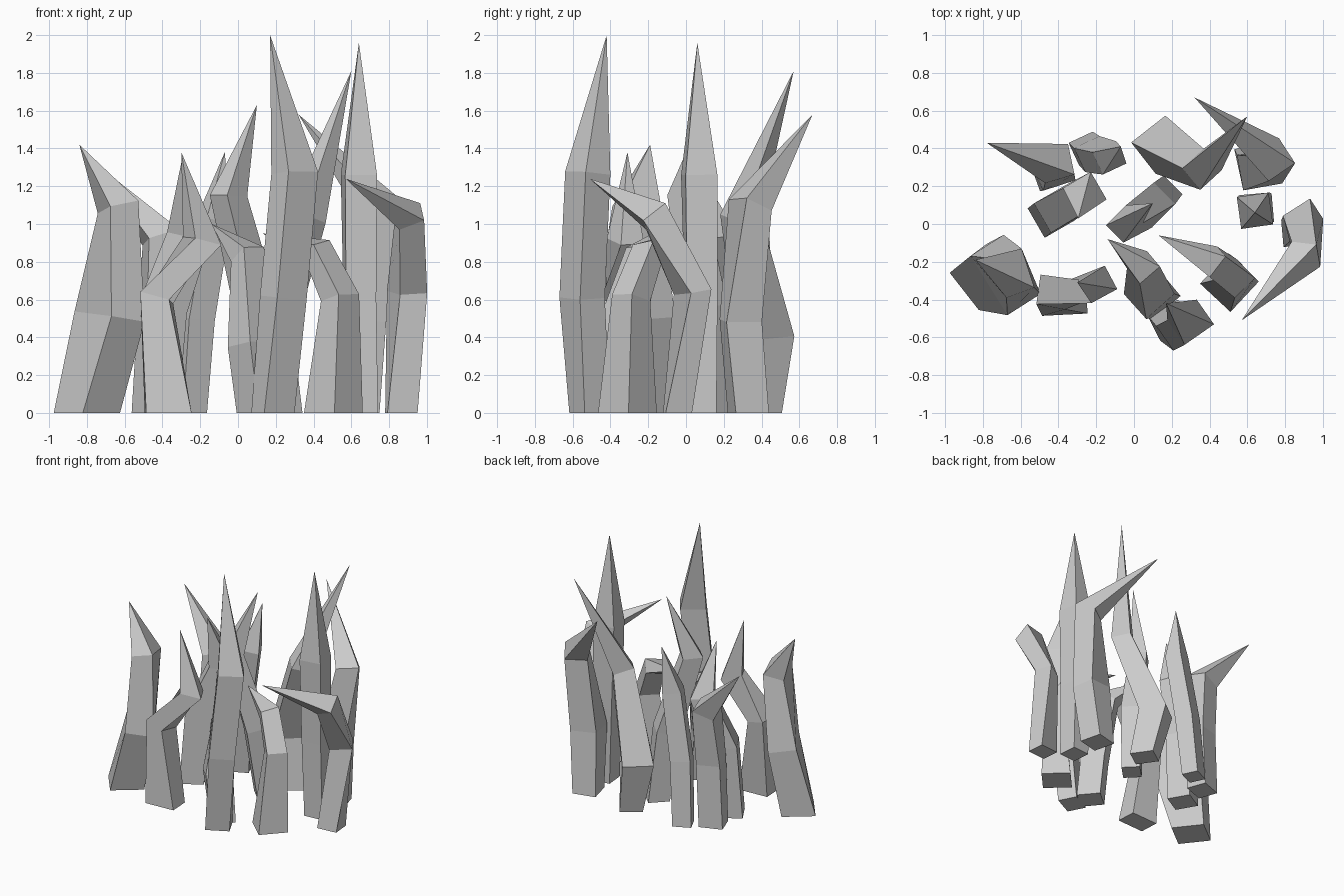
import bpy
import bmesh
import math
from mathutils import Vector

default_cube = bpy.data.objects.get("Cube")
if default_cube:
    bpy.data.objects.remove(default_cube, do_unlink=True)

# One plain stone colour for every spike
stone = bpy.data.materials.new("stone_grey")
stone.use_nodes = True
stone_colour = (0.6, 0.6, 0.6, 1)
stone.diffuse_color = stone_colour
stone.node_tree.nodes["Principled BSDF"].inputs["Base Color"].default_value = stone_colour


def ring_normal(path, index):
    """Base rings lie flat; the others are mitred between neighbouring segments."""
    if index == 0:
        return Vector((0, 0, 1))
    incoming = (path[index] - path[index - 1]).normalized()
    outgoing = (path[index + 1] - path[index]).normalized()
    return (incoming + outgoing).normalized()


def add_ring(bm, centre, normal, half_width, half_depth, angle):
    """Four-cornered section, turned by angle and tilted to the normal."""
    turn = math.radians(angle)
    side = Vector((math.cos(turn), math.sin(turn), 0))
    side = (side - normal * side.dot(normal)).normalized()
    front = normal.cross(side)
    corners = ((-1, -1), (1, -1), (1, 1), (-1, 1))
    return [bm.verts.new(centre + side * half_width * i + front * half_depth * j)
            for i, j in corners]


def spike(name, base, knee, neck, tip):
    """Bent four-sided spike: sections are (x, y, z, half width, half depth, angle)."""
    sections = (base, knee, neck)
    path = [Vector(section[:3]) for section in sections] + [Vector(tip)]
    bm = bmesh.new()
    rings = [add_ring(bm, path[index], ring_normal(path, index), *section[3:])
             for index, section in enumerate(sections)]
    point = bm.verts.new(path[-1])

    bm.faces.new(rings[0][::-1])
    for lower, upper in zip(rings, rings[1:]):
        for k in range(4):
            n = (k + 1) % 4
            bm.faces.new((lower[k], lower[n], upper[n], upper[k]))
    for k in range(4):
        bm.faces.new((rings[-1][k], rings[-1][(k + 1) % 4], point))
    bmesh.ops.recalc_face_normals(bm, faces=bm.faces)

    mesh = bpy.data.meshes.new(name)
    bm.to_mesh(mesh)
    bm.free()
    mesh.materials.append(stone)
    bpy.context.collection.objects.link(bpy.data.objects.new(name, mesh))


# Front row, from the model's right to its left
spike("right_end_spike",
      base=(-.8, -.28, 0, .125, .125, 38),
      knee=(-.68, -.27, .51, .105, .185, 32),
      neck=(-.635, -.26, 1.09, .08, .11, 18),
      tip=(-.84, -.19, 1.42))
spike("front_right_hooked_spike",
      base=(-.37, -.4, 0, .12, .08, 3),
      knee=(-.43, -.36, .61, .08, .08, -8),
      neck=(-.19, -.32, .91, .08, .07, 28),
      tip=(-.3, -.31, 1.38))
spike("front_inner_spike",
      base=(.12, -.37, 0, .09, .09, 40),
      knee=(.08, -.37, .36, .1, .09, 42),
      neck=(.05, -.23, .84, .07, .065, 40),
      tip=(-.14, -.08, 1))
spike("front_tall_spike",
      base=(.185, -.51, 0, .09, .075, 27),
      knee=(.24, -.55, .61, .095, .08, 35),
      neck=(.3, -.52, 1.27, .095, .08, 35),
      tip=(.17, -.42, 2))
spike("front_left_hooked_spike",
      base=(.505, -.31, 0, .11, .11, 47),
      knee=(.54, -.29, .61, .075, .07, 44),
      neck=(.42, -.2, .86, .07, .055, 40),
      tip=(.13, -.06, .95))
spike("left_end_hooked_spike",
      base=(.865, -.045, 0, .08, .07, 5),
      knee=(.895, .035, .64, .085, .065, 33),
      neck=(.91, -.16, 1.04, .07, .075, 10),
      tip=(.57, -.51, 1.24))

# Middle row
spike("left_tall_spike",
      base=(.66, .08, 0, .075, .075, 5),
      knee=(.645, .08, .6, .08, .08, 5),
      neck=(.64, .07, 1.26, .085, .085, 8),
      tip=(.64, .06, 1.96))
spike("centre_spike",
      base=(.15, .15, 0, .08, .07, 45),
      knee=(.1, .1, .55, .09, .08, 45),
      neck=(-.05, 0, 1.15, .075, .065, 45),
      tip=(.1, .11, 1.63))
spike("right_inner_spike",
      base=(-.44, .05, 0, .09, .09, 30),
      knee=(-.4, .08, .55, .1, .09, 30),
      neck=(-.26, .16, .94, .085, .085, 30),
      tip=(-.295, .03, 1.35))

# Back row
spike("back_left_spike",
      base=(.64, .33, 0, .09, .09, 14),
      knee=(.665, .29, .49, .105, .095, 10),
      neck=(.74, .34, 1.1, .085, .085, 33),
      tip=(.32, .67, 1.58))
spike("back_centre_spike",
      base=(.22, .385, 0, .085, .09, 35),
      knee=(.14, .42, .4, .115, .105, 38),
      neck=(.36, .29, 1.04, .08, .075, 40),
      tip=(.6, .57, 1.81))
spike("back_right_spike",
      base=(-.44, .28, 0, .09, .08, 20),
      knee=(-.42, .28, .5, .09, .08, 18),
      neck=(-.41, .32, .93, .085, .085, 12),
      tip=(-.78, .43, 1.34))
spike("back_inner_spike",
      base=(-.255, .4, 0, .07, .065, 25),
      knee=(-.22, .37, .5, .075, .07, 25),
      neck=(-.13, .35, 1.02, .07, .065, 25),
      tip=(-.07, .41, 1.38))
